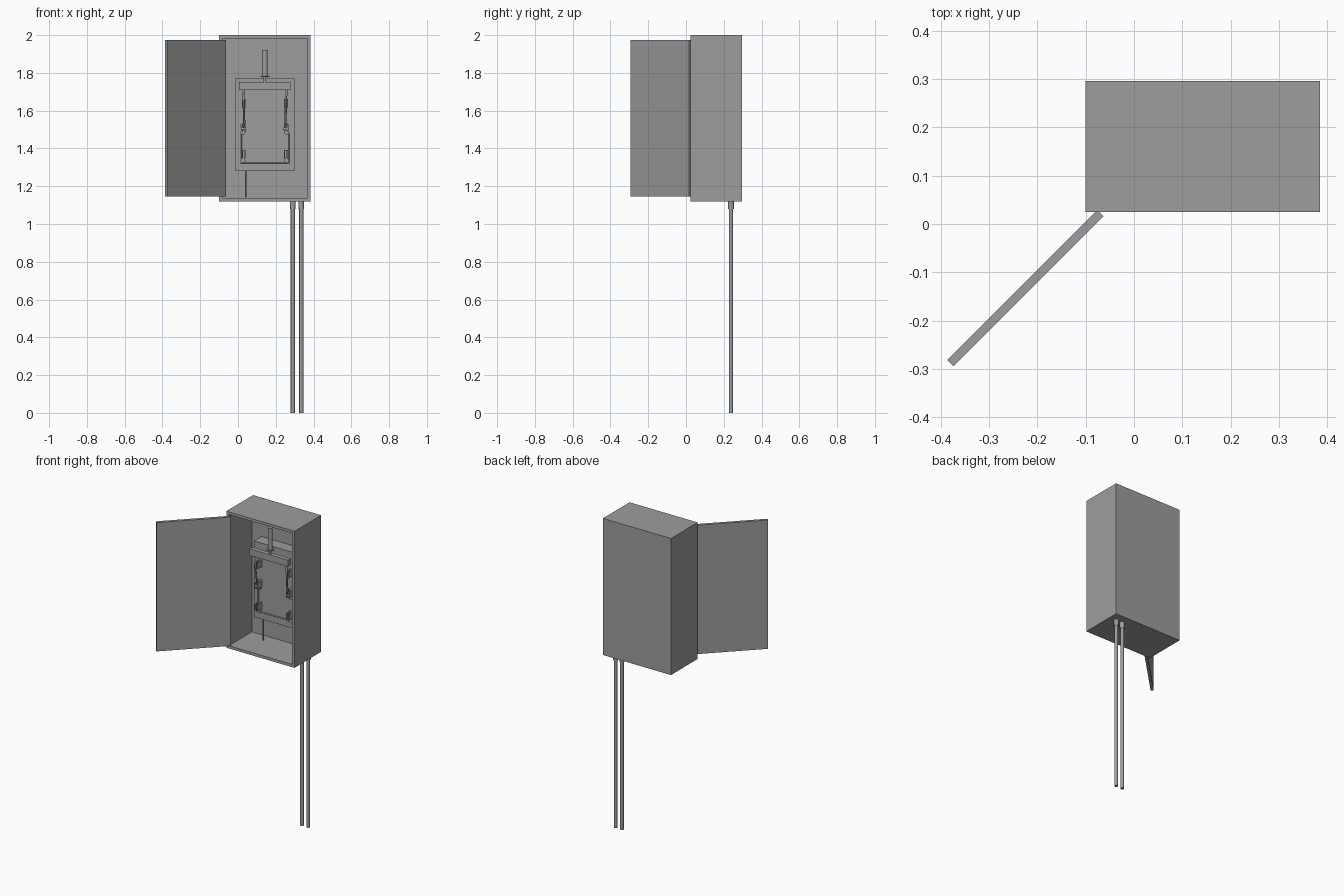
import bpy, bmesh, math
from mathutils import Vector

if "Cube" in bpy.data.objects:
    bpy.data.objects.remove(bpy.data.objects["Cube"], do_unlink=True)

grey = bpy.data.materials.new("plain_grey")
grey.use_nodes = True
colour = (0.34, 0.34, 0.34, 1)
grey.diffuse_color = colour
grey.node_tree.nodes["Principled BSDF"].inputs["Base Color"].default_value = colour


def finish(name, bm):
    mesh = bpy.data.meshes.new(name)
    bmesh.ops.recalc_face_normals(bm, faces=bm.faces)
    bm.to_mesh(mesh)
    bm.free()
    mesh.materials.append(grey)
    obj = bpy.data.objects.new(name, mesh)
    bpy.context.collection.objects.link(obj)
    return obj


def block_mesh(lo, hi):
    bm = bmesh.new()
    bmesh.ops.create_cube(bm, size=1)
    lo, hi = Vector(lo), Vector(hi)
    for v in bm.verts:
        v.co = Vector([(a + b) / 2 + c * (b - a) for a, b, c in zip(lo, hi, v.co)])
    return bm


def block(name, lo, hi):
    return finish(name, block_mesh(lo, hi))


def rod(name, start, end, radius, sides=16):
    start, end = Vector(start), Vector(end)
    axis = end - start
    bm = bmesh.new()
    bmesh.ops.create_cone(bm, cap_ends=True, segments=sides, radius1=radius,
                          radius2=radius, depth=axis.length)
    obj = finish(name, bm)
    obj.location = (start + end) / 2
    obj.rotation_euler = axis.to_track_quat('Z', 'Y').to_euler()
    for face in obj.data.polygons:
        face.use_smooth = len(face.vertices) == 4
    return obj


MID = 0.142      # centre line of the cabinet
PLATE = 0.185    # front of the mounting plate

# Cabinet: a block hollowed out from the front
bm = block_mesh((-0.1, 0.025, 1.12), (0.385, 0.296, 2.0))
bm.normal_update()
front = min(bm.faces, key=lambda f: f.calc_center_median().y)
bmesh.ops.inset_region(bm, faces=[front], thickness=0.025)
bmesh.ops.translate(bm, verts=front.verts, vec=(0, 0.235, 0))
# inset leaves a flat rim; restore it and add the inner walls
inner = list(front.verts)
bmesh.ops.translate(bm, verts=inner, vec=(0, -0.235, 0))
walls = bmesh.ops.extrude_face_region(bm, geom=[front])["geom"]
bmesh.ops.translate(bm, verts=[g for g in walls if isinstance(g, bmesh.types.BMVert)],
                    vec=(0, 0.235, 0))
if front.is_valid:
    bmesh.ops.delete(bm, geom=[front], context='FACES_ONLY')
finish("cabinet", bm)

# Open door, swung out at an angle
door = block("door", (-0.22, -0.009, 1.145), (0.22, 0.009, 1.975))
door.location = (-0.225, -0.133, 0)
door.rotation_euler.z = math.radians(45)

# Conduit pipes with collars
for i, x in enumerate((0.29, 0.335)):
    rod(f"conduit_{i}", (x, 0.238, 0), (x, 0.238, 1.13), 0.011)
    rod(f"conduit_collar_{i}", (x, 0.238, 1.08), (x, 0.238, 1.125), 0.015)

# Mounting plate and feed cable
block("mounting_plate", (-0.015, PLATE, 1.28), (0.3, 0.262, 1.77))
rod("feed_cable", (0.04, 0.2, 1.14), (0.04, 0.2, 1.29), 0.004, 8)

# Switch crossbar and handle
block("crossbar", (0.005, 0.112, 1.71), (0.279, 0.14, 1.752))
rod("handle_neck", (MID, 0.126, 1.75), (MID, 0.126, 1.79), 0.007)
rod("handle_flange", (MID, 0.126, 1.777), (MID, 0.126, 1.784), 0.024)
rod("handle_grip", (MID, 0.126, 1.784), (MID, 0.126, 1.92), 0.0145)

# Switch blades, clips, screws and side wires, mirrored on the centre line
for label, s in (("left", 1), ("right", -1)):
    def at(offset, y, z):
        return (MID + s * offset, y, z)

    rod("blade_" + label, at(0.114, 0.126, 1.72), at(0.108, 0.148, 1.5), 0.006, 4)
    rod("side_wire_" + label, at(0.126, PLATE, 1.325), at(0.126, PLATE, 1.48), 0.004, 8)
    for j, z in enumerate((1.37, 1.51, 1.64)):
        for k, offset in enumerate((0.104, 0.119)):
            x = MID + s * offset
            block(f"clip_{label}_{j}_{k}", (x - 0.003, 0.14, z - 0.02),
                  (x + 0.003, PLATE + 0.005, z + 0.02))
        x = MID + s * 0.1115
        block(f"clip_base_{label}_{j}", (x - 0.0105, 0.17, z - 0.022),
              (x + 0.0105, PLATE + 0.005, z + 0.022))
    rod("pivot_" + label, at(0.1, 0.148, 1.505), at(0.125, 0.148, 1.505), 0.008)
    for j, z in enumerate((1.335, 1.485, 1.52)):
        rod(f"screw_{label}_{j}", at(0.116, 0.165, z), at(0.116, PLATE + 0.005, z), 0.013)
rod("cross_wire", (MID - 0.128, PLATE, 1.325), (MID + 0.128, PLATE, 1.325), 0.004, 8)
